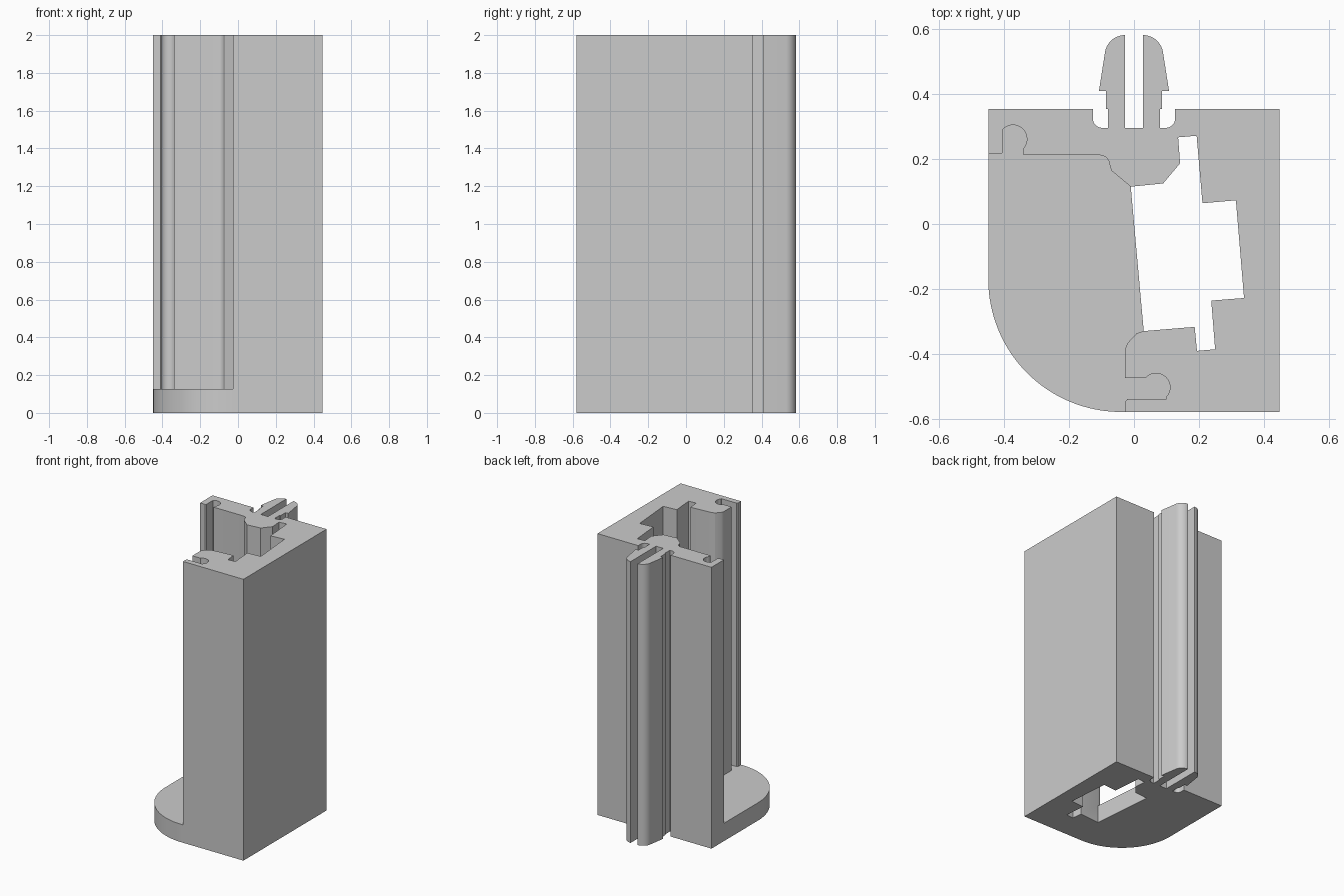
import bpy, bmesh
from math import cos, sin, radians

cube = bpy.data.objects.get("Cube")
if cube:
    bpy.data.objects.remove(cube, do_unlink=True)

FLOOR, TOP = 0.127, 2.0


def arc(cx, cy, r, start, end, n=12):
    """Points on an arc, angles in degrees."""
    angles = [radians(start + (end - start) * i / n) for i in range(n + 1)]
    return [(cx + r * cos(a), cy + r * sin(a)) for a in angles]


# Snap-in prong with its side groove, mirrored to make the pair
prong = ([(0.127, 0.355)] + arc(0.097, 0.326, 0.03, 0, -90, 6)
         + [(0.08, 0.296), (0.08, 0.355), (0.087, 0.355), (0.087, 0.41),
            (0.108, 0.41)]
         + arc(0.028, 0.52, 0.062, 10, 90) + [(0.028, 0.296)])
clip = prong + [(-x, y) for x, y in reversed(prong)]

# Outer wall, from the front joint round the back to the side joint
outer = ([(-0.027, -0.579), (0.448, -0.579), (0.448, 0.355)] + clip
         + [(-0.449, 0.355), (-0.449, 0.215)])

# Upper edge of the open corner, with its bulb-shaped keyway
back_joint = ([(-0.449, 0.215), (-0.41, 0.215), (-0.403, 0.222)]
              + arc(-0.373, 0.262, 0.043, 134, -40, 16)
              + [(-0.34, 0.212)] + arc(-0.105, 0.182, 0.03, 90, 0, 6)
              + [(-0.07, 0.165), (-0.01, 0.115)])

# Tilted, stepped slot through the body
slot = [(-0.01, 0.115), (0.09, 0.125), (0.142, 0.187), (0.136, 0.267),
        (0.193, 0.272), (0.211, 0.064), (0.314, 0.073), (0.339, -0.228),
        (0.238, -0.236), (0.25, -0.386), (0.194, -0.391), (0.187, -0.317),
        (0.03, -0.33)]

# Front edge of the open corner, with its keyway
front_joint = ([(0.03, -0.33), (0.008, -0.337), (-0.02, -0.367),
                (-0.027, -0.385), (-0.027, -0.474)]
               + arc(0.068, -0.503, 0.043, 137, -45, 16)
               + [(0.1, -0.539), (-0.02, -0.539), (-0.027, -0.547),
                  (-0.027, -0.579)])

# Rounded edge of the foot
foot_edge = ([(-0.449, 0.215)] + arc(-0.04, -0.17, 0.409, 180, 270, 32)
             + [(-0.027, -0.579)])

frame_loop = outer + back_joint[1:] + slot[1:] + front_joint[1:-1]
foot_loop = foot_edge + front_joint[-2::-1] + back_joint[:0:-1]

bm = bmesh.new()


def cap(loop, z):
    bm.faces.new([bm.verts.new((x, y, z)) for x, y in loop])


def wall(path, z0, z1):
    for (ax, ay), (bx, by) in zip(path, path[1:]):
        corners = ((ax, ay, z0), (bx, by, z0), (bx, by, z1), (ax, ay, z1))
        bm.faces.new([bm.verts.new(c) for c in corners])


# Underside, foot top and frame top
cap(frame_loop, 0)
cap(foot_loop, 0)
cap(foot_loop, FLOOR)
cap(frame_loop, TOP)

# Walls of the foot band, then of the tall frame
wall(outer, 0, FLOOR)
wall(foot_edge, 0, FLOOR)
wall(slot + slot[:1], 0, FLOOR)
wall(frame_loop + frame_loop[:1], FLOOR, TOP)

bmesh.ops.remove_doubles(bm, verts=bm.verts, dist=0.0005)
bmesh.ops.recalc_face_normals(bm, faces=bm.faces)
mesh = bpy.data.meshes.new("slotted_column")
bm.to_mesh(mesh)
bm.free()

column = bpy.data.objects.new("slotted_column", mesh)
bpy.context.collection.objects.link(column)

# Plain grey material
grey = bpy.data.materials.new("light_grey")
grey.use_nodes = True
colour = (0.6, 0.6, 0.6, 1)
grey.diffuse_color = colour
grey.node_tree.nodes["Principled BSDF"].inputs["Base Color"].default_value = colour
mesh.materials.append(grey)

bpy.ops.object.select_all(action="DESELECT")
column.select_set(True)
bpy.context.view_layer.objects.active = column
bpy.ops.object.shade_smooth_by_angle(angle=radians(25))
